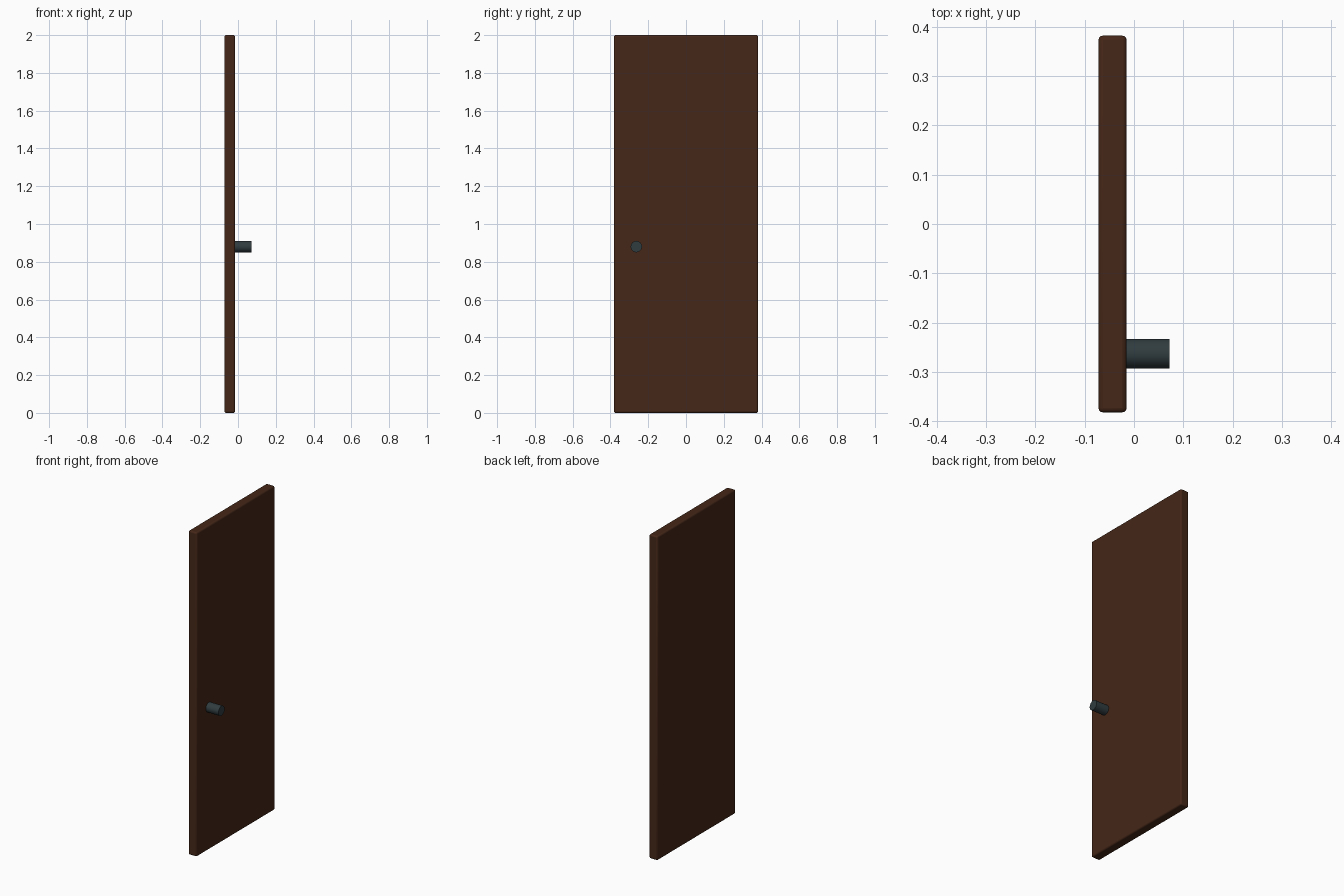
import bpy, math

if "Cube" in bpy.data.objects:
    bpy.data.objects.remove(bpy.data.objects["Cube"])


def paint(obj, name, color):
    mat = bpy.data.materials.new(name)
    mat.diffuse_color = (*color, 1)
    mat.use_nodes = True
    mat.node_tree.nodes["Principled BSDF"].inputs["Base Color"].default_value = mat.diffuse_color
    obj.data.materials.append(mat)


def bevel(obj, width, segments):
    mod = obj.modifiers.new("soft_edges", 'BEVEL')
    mod.width = width
    mod.segments = segments
    mod.limit_method = 'ANGLE'


# Door slab with softened edges
bpy.ops.mesh.primitive_cube_add(size=1, location=(-0.0435, 0, 1))
door = bpy.context.object
door.name = "door_panel"
door.scale = (0.057, 0.764, 2)
bpy.ops.object.transform_apply(location=False, rotation=False, scale=True)
bevel(door, 0.009, 3)
paint(door, "dark_wood", (0.06, 0.02, 0.009))
bpy.ops.object.shade_smooth_by_angle(angle=math.radians(25))

# Round handle, slightly sunk into the slab
x0, x1 = -0.025, 0.0715
bpy.ops.mesh.primitive_cylinder_add(vertices=24, radius=0.03, depth=x1 - x0,
                                    location=((x0 + x1) / 2, -0.263, 0.88),
                                    rotation=(0, math.pi / 2, 0))
knob = bpy.context.object
knob.name = "door_knob"
paint(knob, "dark_metal", (0.03, 0.045, 0.05))
bpy.ops.object.shade_smooth_by_angle(angle=math.radians(30))
